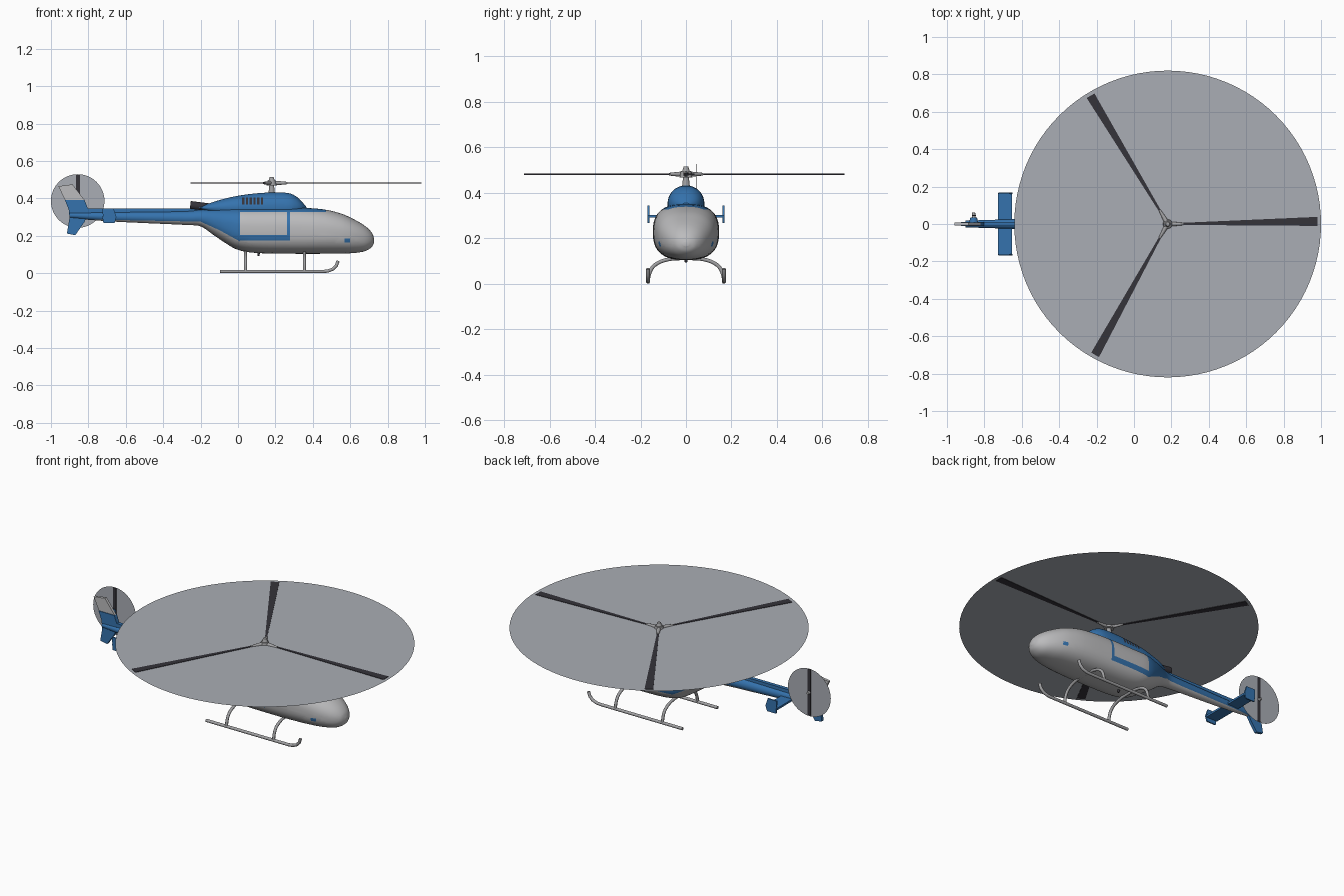
import bpy, bmesh, math
from mathutils import Vector, Matrix

if "Cube" in bpy.data.objects:
    bpy.data.objects.remove(bpy.data.objects["Cube"])


def material(name, rgb):
    m = bpy.data.materials.new(name)
    m.diffuse_color = (*rgb, 1)
    m.use_nodes = True
    m.node_tree.nodes["Principled BSDF"].inputs["Base Color"].default_value = m.diffuse_color
    return m


SILVER = material("silver paint", (0.50, 0.50, 0.51))
BLUE = material("blue paint", (0.035, 0.17, 0.42))
DARK = material("dark rubber", (0.035, 0.033, 0.042))
DISC = material("spinning disc grey", (0.40, 0.42, 0.46))
METAL = material("skid metal", (0.36, 0.36, 0.37))


def finish(name, bm, mats, smooth=True):
    bmesh.ops.recalc_face_normals(bm, faces=bm.faces[:])
    me = bpy.data.meshes.new(name)
    bm.to_mesh(me)
    bm.free()
    for m in mats:
        me.materials.append(m)
    ob = bpy.data.objects.new(name, me)
    bpy.context.collection.objects.link(ob)
    if smooth:
        bpy.ops.object.select_all(action='DESELECT')
        ob.select_set(True)
        bpy.context.view_layer.objects.active = ob
        bpy.ops.object.shade_smooth_by_angle(angle=math.radians(35))
    return ob


def spline(pts, steps):
    """Catmull-Rom through tuples of values."""
    out = []
    for i in range(len(pts) - 1):
        quad = [pts[max(i - 1, 0)], pts[i], pts[i + 1], pts[min(i + 2, len(pts) - 1)]]
        for k in range(steps):
            t = k / steps
            out.append([0.5 * (2 * b + (c - a) * t + (2 * a - 5 * b + 4 * c - d) * t * t
                               + (3 * b - a - 3 * c + d) * t ** 3) for a, b, c, d in zip(*quad)])
    return out + [list(pts[-1])]


def loft(stations, steps=5, seg=64):
    """Skin along x; station = x, top, bottom, half width, roundness exponent."""
    bm = bmesh.new()
    rings = []
    for x, top, bot, hw, e in spline(stations, steps):
        ring = []
        for j in range(seg):
            a = 2 * math.pi * j / seg
            c, s = math.cos(a), math.sin(a)
            ring.append(bm.verts.new((x, hw * math.copysign(abs(c) ** (2 / e), c),
                                      (top + bot) / 2 + (top - bot) / 2 * math.copysign(abs(s) ** (2 / e), s))))
        rings.append(ring)
    for r, q in zip(rings, rings[1:]):
        for j in range(seg):
            k = (j + 1) % seg
            bm.faces.new((r[j], r[k], q[k], q[j]))
    bm.faces.new(rings[0])
    bm.faces.new(rings[-1])
    return bm


def cut(bm, co, no):
    bmesh.ops.bisect_plane(bm, geom=bm.verts[:] + bm.edges[:] + bm.faces[:], dist=1e-5,
                           plane_co=co, plane_no=no)


def prism(name, outline, y0, y1, mat):
    """Extrude an x-z outline along y."""
    bm = bmesh.new()
    f = bm.faces.new([bm.verts.new((x, y0, z)) for x, z in outline])
    r = bmesh.ops.extrude_face_region(bm, geom=[f])
    bmesh.ops.translate(bm, verts=[v for v in r['geom'] if isinstance(v, bmesh.types.BMVert)],
                        vec=(0, y1 - y0, 0))
    return finish(name, bm, [mat], False)


def box(name, x0, x1, y0, y1, z0, z1, mat):
    return prism(name, [(x0, z0), (x1, z0), (x1, z1), (x0, z1)], y0, y1, mat)


def cone(name, a, b, r0, r1, mat, seg=24):
    a, b = Vector(a), Vector(b)
    bm = bmesh.new()
    rot = (b - a).to_track_quat('Z', 'Y').to_matrix().to_4x4()
    bmesh.ops.create_cone(bm, cap_ends=True, segments=seg, radius1=r0, radius2=r1,
                          depth=(b - a).length, matrix=Matrix.Translation((a + b) / 2) @ rot)
    return finish(name, bm, [mat])


def disc(name, centre, radius, rot):
    bm = bmesh.new()
    bmesh.ops.create_circle(bm, cap_ends=True, segments=96, radius=radius,
                            matrix=Matrix.Translation(centre) @ rot)
    return finish(name, bm, [DISC], False)


def tube(name, pts, radius, mat):
    cu = bpy.data.curves.new(name, 'CURVE')
    cu.dimensions = '3D'
    cu.bevel_depth = radius
    cu.bevel_resolution = 3
    cu.use_fill_caps = True
    sp = cu.splines.new('POLY')
    sp.points.add(len(pts) - 1)
    for p, co in zip(sp.points, pts):
        p.co = (*co, 1)
    cu.materials.append(mat)
    ob = bpy.data.objects.new(name, cu)
    bpy.context.collection.objects.link(ob)


# Cabin and tail boom in one skin
bm = loft([(.728, .185, .165, .012, 2), (.715, .217, .14, .045, 2.1), (.68, .252, .118, .078, 2.2),
           (.62, .288, .108, .108, 2.3), (.55, .319, .105, .128, 2.4), (.45, .342, .104, .141, 2.5),
           (.30, .351, .104, .145, 2.6), (.10, .350, .108, .145, 2.6), (0, .350, .125, .138, 2.6),
           (-.07, .348, .163, .115, 2.4), (-.136, .345, .208, .082, 2.2), (-.20, .340, .250, .050, 2),
           (-.28, .332, .258, .037, 2), (-.50, .329, .268, .030, 2), (-.70, .327, .278, .024, 2),
           (-.90, .325, .294, .018, 2)])
for x in (.01, .262, .278, .47, .57, .60):
    cut(bm, (x, 0, 0), (1, 0, 0))
for z in (.165, .175, .185, .205, .327):
    cut(bm, (0, 0, z), (0, 0, 1))
# Lower edge of the blue paint: x, z, slope on each stretch
EDGES = [(.01, .17, -.55), (-.10, .2305, -.45), (-.20, .2755, -.02)]
for x, z, s in EDGES:
    cut(bm, (x, 0, z), (-s, 0, 1))


def edge_height(x):
    x0, z0, s = EDGES[0] if x > -.10 else EDGES[1] if x > -.20 else EDGES[2]
    return z0 + s * (x - x0)


for f in bm.faces:
    x, y, z = f.calc_center_median()
    rear = x < .01 and z > edge_height(x)
    roof = z > .327 and x < .47
    sill = .01 < x < .27 and .175 < z < .205
    post = .262 < x < .278 and z > .175
    mark = .57 < x < .60 and .165 < z < .185
    f.material_index = int(rear or roof or sill or post or mark)
finish("fuselage", bm, [SILVER, BLUE])

# Engine cowl with louvred vents
cowl = [(-.21, .352, .02), (-.15, .375, .048), (-.08, .396, .064), (0, .414, .076), (.1, .427, .08),
        (.2, .432, .081), (.27, .428, .079), (.31, .411, .068), (.34, .384, .048), (.365, .355, .015)]
bm = loft([(x, t, .70 - t, w, 2.1) for x, t, w in cowl])
slats = [(.022 + .02 * i, .034 + .02 * i) for i in range(6)]
for x in [v for s in slats for v in s]:
    cut(bm, (x, 0, 0), (1, 0, 0))
for z in (.367, .405):
    cut(bm, (0, 0, z), (0, 0, 1))
for f in bm.faces:
    x, y, z = f.calc_center_median()
    f.material_index = int(.367 < z < .405 and any(a < x < b for a, b in slats))
finish("engine_cowl", bm, [BLUE, DARK])
cone("exhaust_pipe", (-.16, 0, .352), (-.255, 0, .364), .022, .022, DARK)

# Tail boom drive cover
box("drive_shaft_cover", -.87, -.18, -.011, .011, .318, .345, BLUE)

# Fins and stabiliser
prism("upper_fin", [(-.925, .39), (-.82, .39), (-.885, .475), (-.96, .465)], -.008, .008, SILVER)
prism("middle_fin", [(-.90, .29), (-.81, .29), (-.80, .34), (-.82, .39), (-.925, .39), (-.905, .34)],
      -.012, .012, BLUE)
prism("lower_fin", [(-.90, .30), (-.915, .212), (-.87, .203), (-.82, .275), (-.81, .30)],
      -.009, .009, BLUE)
box("stabiliser", -.728, -.652, -.165, .165, .291, .303, BLUE)
for s in (-1, 1):
    prism("stabiliser_end_plate", [(-.72, .268), (-.66, .268), (-.65, .30), (-.665, .345), (-.725, .345)],
          s * .165 - .004, s * .165 + .004, BLUE)

# Tail rotor
disc("tail_rotor_disc", (-.857, .045, .386), .143, Matrix.Rotation(math.pi / 2, 4, 'X'))
box("tail_rotor_blades", -.867, -.845, .043, .047, .248, .526, DARK)
cone("tail_gearbox", (-.857, 0, .386), (-.857, .034, .386), .026, .018, BLUE)
cone("tail_rotor_hub", (-.857, .03, .386), (-.857, .062, .386), .010, .008, METAL)

# Main rotor
HUB = Vector((.18, 0, .482))
disc("main_rotor_disc", HUB, .82, Matrix())
cone("rotor_mast", (.18, 0, .42), (.18, 0, .485), .018, .011, METAL)
cone("rotor_hub", (.18, 0, .468), (.18, 0, .496), .028, .022, METAL)
cone("rotor_cap", (.18, 0, .49), (.18, 0, .515), .018, .010, METAL)
for i in range(3):
    rot = Matrix.Rotation(math.radians(120 * i), 4, 'Z')
    cone("blade_grip", HUB + rot @ Vector((.01, 0, 0)), HUB + rot @ Vector((.085, 0, 0)),
         .013, .006, METAL, 12)
    blade = prism("rotor_blade", [(.07, .005), (.07, -.006), (.80, -.038), (.80, .010)],
                  -.0025, .0025, DARK)
    blade.matrix_world = Matrix.Translation(HUB) @ rot @ Matrix.Rotation(math.pi / 2, 4, 'X') \
        @ Matrix.Scale(1, 4)

# Landing skids
for s in (-1, 1):
    tube("skid", [(-.095, s * .167, .009), (.455, s * .167, .009), (.482, s * .167, .012),
                  (.508, s * .167, .022), (.526, s * .167, .040), (.535, s * .167, .066)], .009, METAL)
half = spline([(0, .112), (.06, .110), (.11, .098), (.145, .075), (.162, .042), (.167, .010)], 4)
for x in (.04, .355):
    pts = [(x, -y, z) for y, z in reversed(half[1:])] + [(x, y, z) for y, z in half]
    tube("cross_tube", pts, .0085, METAL)

# Belly antenna
cone("belly_antenna", (.11, 0, .115), (.11, 0, .093), .008, .005, DARK, 12)
